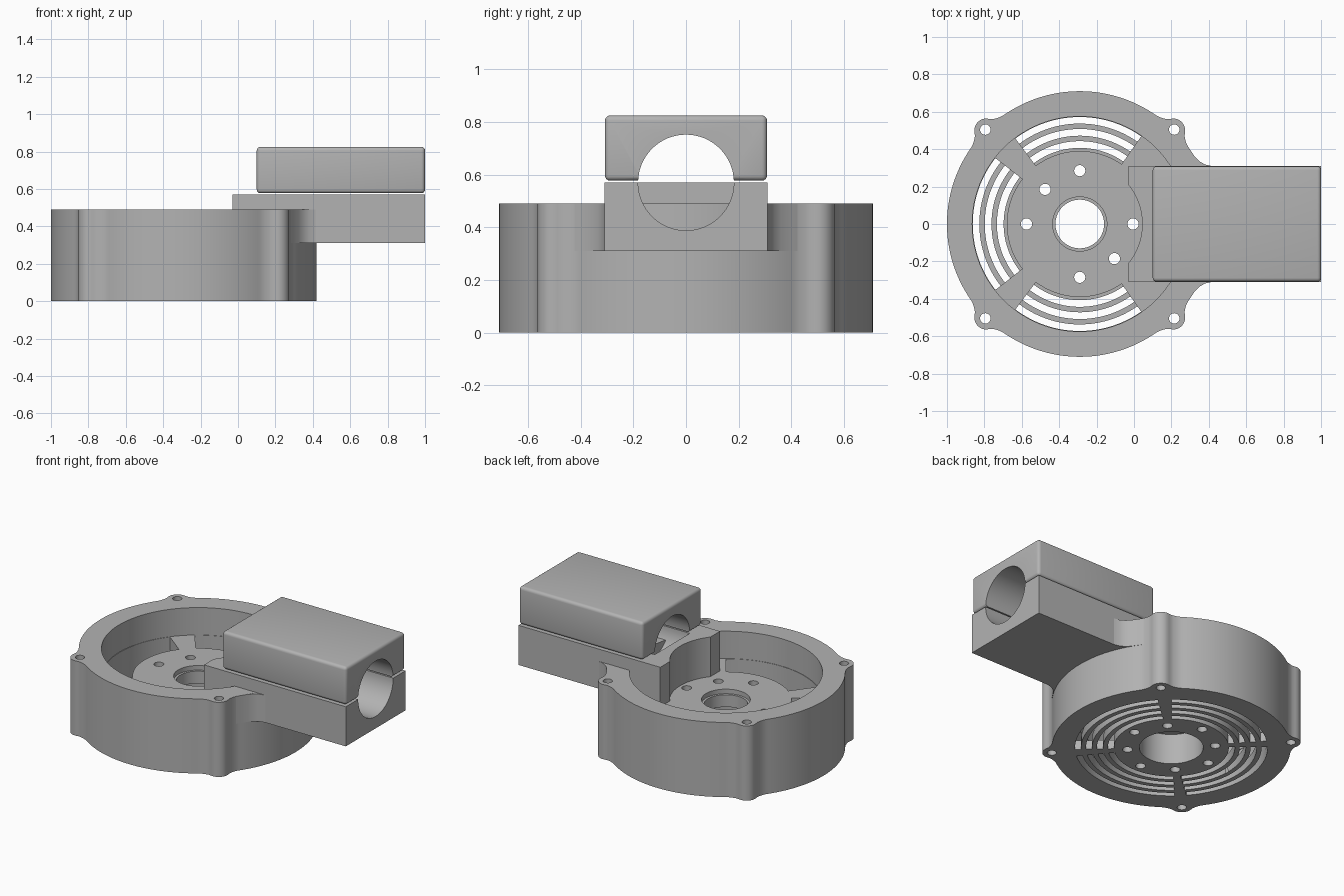
import bpy, bmesh, math
from math import cos, sin, radians, pi

if "Cube" in bpy.data.objects:
    bpy.data.objects.remove(bpy.data.objects["Cube"])

grey = bpy.data.materials.new("light_grey")
grey.use_nodes = True
colour = (0.45, 0.45, 0.45, 1)
grey.diffuse_color = colour
grey.node_tree.nodes["Principled BSDF"].inputs["Base Color"].default_value = colour

CX = -0.29          # axis of the round housing
RIM, PLATE = 0.49, 0.31


def prism(name, pts, low, high):
    """Extrude a flat outline from low to high."""
    bm = bmesh.new()
    face = bm.faces.new([bm.verts.new((x, y, low)) for x, y in pts])
    top = bmesh.ops.extrude_face_region(bm, geom=[face])["geom"]
    verts = [v for v in top if isinstance(v, bmesh.types.BMVert)]
    bmesh.ops.translate(bm, verts=verts, vec=(0, 0, high - low))
    bmesh.ops.recalc_face_normals(bm, faces=bm.faces)
    mesh = bpy.data.meshes.new(name)
    bm.to_mesh(mesh)
    bm.free()
    mesh.materials.append(grey)
    obj = bpy.data.objects.new(name, mesh)
    bpy.context.collection.objects.link(obj)
    return obj


def polar(r, deg):
    return CX + r * cos(radians(deg)), r * sin(radians(deg))


def disc(r, low, high, at=(CX, 0), n=96):
    pts = [(at[0] + r * cos(2 * pi * i / n), at[1] + r * sin(2 * pi * i / n)) for i in range(n)]
    return prism("disc", pts, low, high)


def sector(r0, r1, a0, a1, low, high, n=32):
    angles = [a0 + (a1 - a0) * i / n for i in range(n + 1)]
    pts = [polar(r1, a) for a in angles] + [polar(r0, a) for a in reversed(angles)]
    return prism("sector", pts, low, high)


def combine(obj, tools, operation="DIFFERENCE"):
    """Apply booleans, then drop the tool objects."""
    for tool in tools:
        mod = obj.modifiers.new("cut", "BOOLEAN")
        mod.operation, mod.object, mod.solver = operation, tool, "EXACT"
    bake(obj)
    for tool in tools:
        bpy.data.objects.remove(tool)


def bake(obj):
    graph = bpy.context.evaluated_depsgraph_get()
    mesh = bpy.data.meshes.new_from_object(obj.evaluated_get(graph))
    obj.modifiers.clear()
    obj.data = mesh


def outline_radius(deg):
    """Housing radius with a blended screw lug on each diagonal."""
    off = abs((deg % 90) - 45)
    t = radians(off) * 0.71
    if t < 0.055:
        return 0.71 + math.sqrt(0.061 ** 2 - t * t)
    if t < 0.13:
        return 0.71 + 0.026 * ((0.13 - t) / 0.075) ** 2
    return 0.71


# Housing: round cup with lugs
housing = prism("housing", [polar(outline_radius(a), a) for a in range(360)], 0, RIM)
cuts = [disc(0.575, 0.06, 1)]
cuts += [disc(0.028, -1, 1, polar(0.714, a), 24) for a in range(45, 360, 90)]
combine(housing, cuts)

# Hub and spoked plate, with windows left of and beside the hub
hub_plate = disc(0.58, 0.22, PLATE)
windows = [sector(0.39, 0.572, a0, a1, 0.1, 0.4)
           for a0, a1 in ((55, 127), (142, 218), (233, 305))]
combine(hub_plate, windows)
hub_plate.name = "hub_plate"
combine(hub_plate, [disc(0.335, 0.03, 0.27)], "UNION")

# Vent slots in the floor
slots = [sector(r - 0.018, r + 0.018, a0, a1, -0.1, 0.1)
         for r in (0.36, 0.425, 0.49, 0.555)
         for a0, a1 in ((50, 132), (139, 221), (228, 310), (-42, 42))]
combine(housing, slots)

# Stepped centre bore and ring of screw holes
for part in (housing, hub_plate):
    bores = [disc(0.19, -1, 0.2), disc(0.13, 0.15, 1), disc(0.145, 0.28, 1)]
    for i in range(8):
        through = i % 2 == 0 or i in (3, 7)
        bores.append(disc(0.03, -1, 1 if through else 0.2, polar(0.285 if i % 2 == 0 else 0.262, 45 * i), 24))
    combine(part, bores)


def shaft(start):
    """Horizontal cutter for the clamped bar."""
    tool = disc(0.182, 0, 2, (0, 0), 64)
    tool.rotation_euler = (0, pi / 2, 0)
    tool.location = (start, 0, 0.57)
    bpy.context.view_layer.update()
    return tool


def rectangle(x0, x1, half):
    return [(x0, -half), (x1, -half), (x1, half), (x0, half)]


# Lower clamp block, scooped around the hub, with a blind half bore
lower_clamp = prism("lower_clamp", rectangle(-0.03, 1, 0.31), PLATE, 0.57)
combine(lower_clamp, [disc(0.334, 0, 1), shaft(0.1)])

# Curved necks blending the block into the housing
necks = []
for side in (1, -1):
    curve = [polar(0.6, 20), polar(0.69, 43), (0.27, 0.445), (0.295, 0.405), (0.325, 0.36),
             (0.35, 0.335), (0.38, 0.318), (0.42, 0.309), (0.42, 0.2)]
    necks.append(prism("left_neck" if side > 0 else "right_neck",
                       [(x, side * y) for x, y in curve], PLATE, RIM - 0.0005))

# Upper clamp cap with rounded edges
upper_clamp = prism("upper_clamp", rectangle(0.1, 1, 0.308), 0.577, 0.825)
bevel = upper_clamp.modifiers.new("round", "BEVEL")
bevel.width, bevel.segments = 0.02, 4
bake(upper_clamp)
combine(upper_clamp, [shaft(-0.5)])

# Smooth curved walls, keep edges sharp
parts = [housing, hub_plate, lower_clamp, upper_clamp] + necks
bpy.ops.object.select_all(action="DESELECT")
for part in parts:
    part.select_set(True)
bpy.context.view_layer.objects.active = housing
bpy.ops.object.shade_smooth_by_angle(angle=radians(30))
